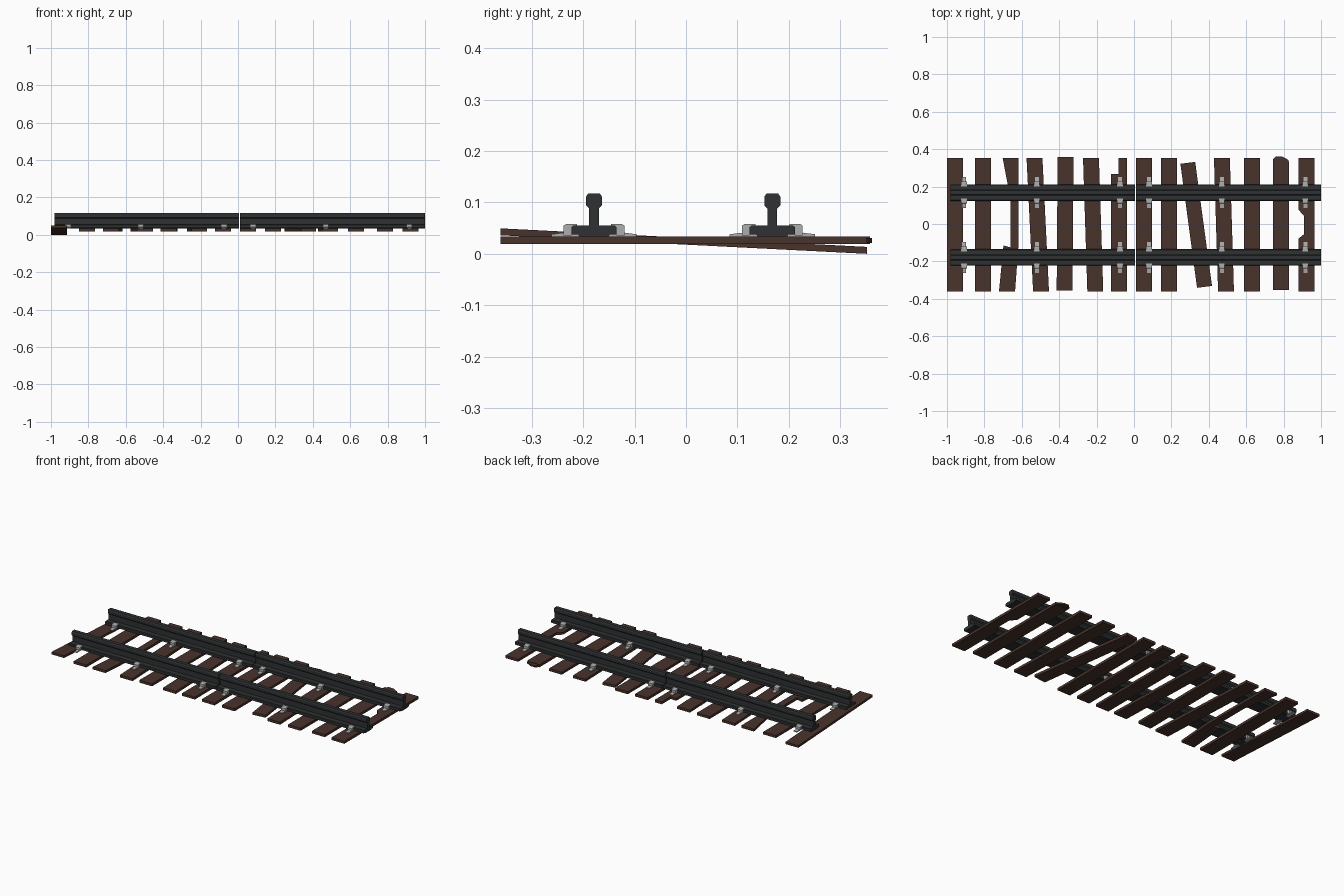
import bpy, bmesh


def material(name, rgb):
    m = bpy.data.materials.new(name)
    m.diffuse_color = (*rgb, 1)
    return m


WOOD = material("dark_wood", (0.065, 0.032, 0.024))
STEEL = material("dark_steel", (0.028, 0.031, 0.032))
CLIP = material("clip_metal", (0.42, 0.42, 0.42))


def prism(name, outline, vec, mat):
    """Extrude a closed 3D outline along a vector."""
    bm = bmesh.new()
    face = bm.faces.new([bm.verts.new(p) for p in outline])
    res = bmesh.ops.extrude_face_region(bm, geom=[face])
    bmesh.ops.translate(bm, vec=vec, verts=[v for v in res["geom"] if isinstance(v, bmesh.types.BMVert)])
    bmesh.ops.recalc_face_normals(bm, faces=bm.faces)
    me = bpy.data.meshes.new(name)
    bm.to_mesh(me)
    bm.free()
    me.materials.append(mat)
    ob = bpy.data.objects.new(name, me)
    bpy.context.collection.objects.link(ob)
    return ob


def slab(name, pts, z=0.019, h=0.015):
    return prism(name, [(x, y, z) for x, y in pts], (0, 0, h), WOOD)


# Whole sleepers: back centre x, front centre x, back y, front y
W = 0.0425
YB, YF = 0.352, -0.361
for i, (xb, xf, yb, yf) in enumerate([
        (-0.807, -0.807, YB, YF), (-0.532, -0.497, YB, YF),
        (-0.366, -0.371, 0.358, -0.355), (-0.23, -0.207, YB, YF),
        (0.053, 0.053, YB, YF), (0.187, 0.187, YB, YF),
        (0.47, 0.492, YB, YF), (0.63, 0.63, YB, YF)]):
    slab(f"sleeper_{i + 1}", [(xf - W, yf), (xf + W, yf), (xb + W, yb), (xb - W, yb)])

# Loose, strongly turned sleeper
slab("turned_sleeper", [(0.337, -0.341), (0.417, -0.331), (0.327, 0.332), (0.248, 0.322)])

# End sleeper, tilted so its back end touches the ground
prism("tilted_sleeper", [(-1, YF, 0.036), (-0.914, YF, 0.036), (-0.914, YB, 0), (-1, YB, 0)],
      (0, 0, 0.0135), WOOD)

# Damaged sleepers
slab("split_sleeper", [(-0.722, YF), (-0.636, YF), (-0.618, -0.12), (-0.618, 0.352), (-0.702, 0.352),
                       (-0.66, 0.13), (-0.66, -0.125), (-0.698, -0.115)])
slab("corner_notched_sleeper", [(-0.123, YF), (-0.037, YF), (-0.037, YB), (-0.084, YB),
                                (-0.084, 0.268), (-0.123, 0.268)])
slab("broken_end_sleeper", [(0.743, -0.352), (0.829, -0.352), (0.829, 0.335), (0.80, 0.342),
                            (0.77, 0.338), (0.743, 0.345)])
slab("broken_end_splinter", [(0.743, 0.335), (0.829, 0.325), (0.825, 0.343), (0.79, 0.362), (0.76, 0.362),
                             (0.743, 0.347)], 0.021, 0.01)
slab("side_notched_sleeper", [(0.88, YF), (0.966, YF), (0.966, YB), (0.88, YB),
                              (0.88, 0.075), (0.908, 0.045), (0.908, -0.055), (0.88, -0.078)])

# Rail half profile (y, z), mirrored; two lengths per side with a joint gap
HALF = [(0.029, 0.034), (0.031, 0.038), (0.044, 0.038), (0.044, 0.052), (0.04, 0.055), (0.0095, 0.055),
        (0.0095, 0.088), (0.0155, 0.094), (0.0155, 0.111), (0.0115, 0.117)]
PROFILE = HALF + [(-y, z) for y, z in reversed(HALF)]
RAILS = {"front": -0.179, "back": 0.168}
for side, cy in RAILS.items():
    for part, x0, x1 in (("left", -0.98, 0.005), ("right", 0.010, 1.0)):
        prism(f"{side}_rail_{part}", [(x0, cy + y, z) for y, z in PROFILE], (x1 - x0, 0, 0), STEEL)

    # Rail clips: a foot plate and a stepped clamp on both sides of the rail
    for i, x in enumerate((-0.909, -0.519, -0.075, 0.08, 0.47, 0.916)):
        for s in (-1, 1):
            def clip_piece(label, pts, w):
                prism(f"{side}_clip_{label}_{i + 1}", [(x - w / 2, cy + s * y, z) for y, z in pts],
                      (w, 0, 0), CLIP)
            clip_piece("plate", [(0.026, 0.033), (0.083, 0.033), (0.083, 0.038), (0.06, 0.041),
                                 (0.026, 0.038)], 0.022)
            clip_piece("clamp", [(0.044, 0.036), (0.059, 0.036), (0.059, 0.055), (0.054, 0.058),
                                 (0.033, 0.058), (0.033, 0.054), (0.044, 0.052)], 0.030)
